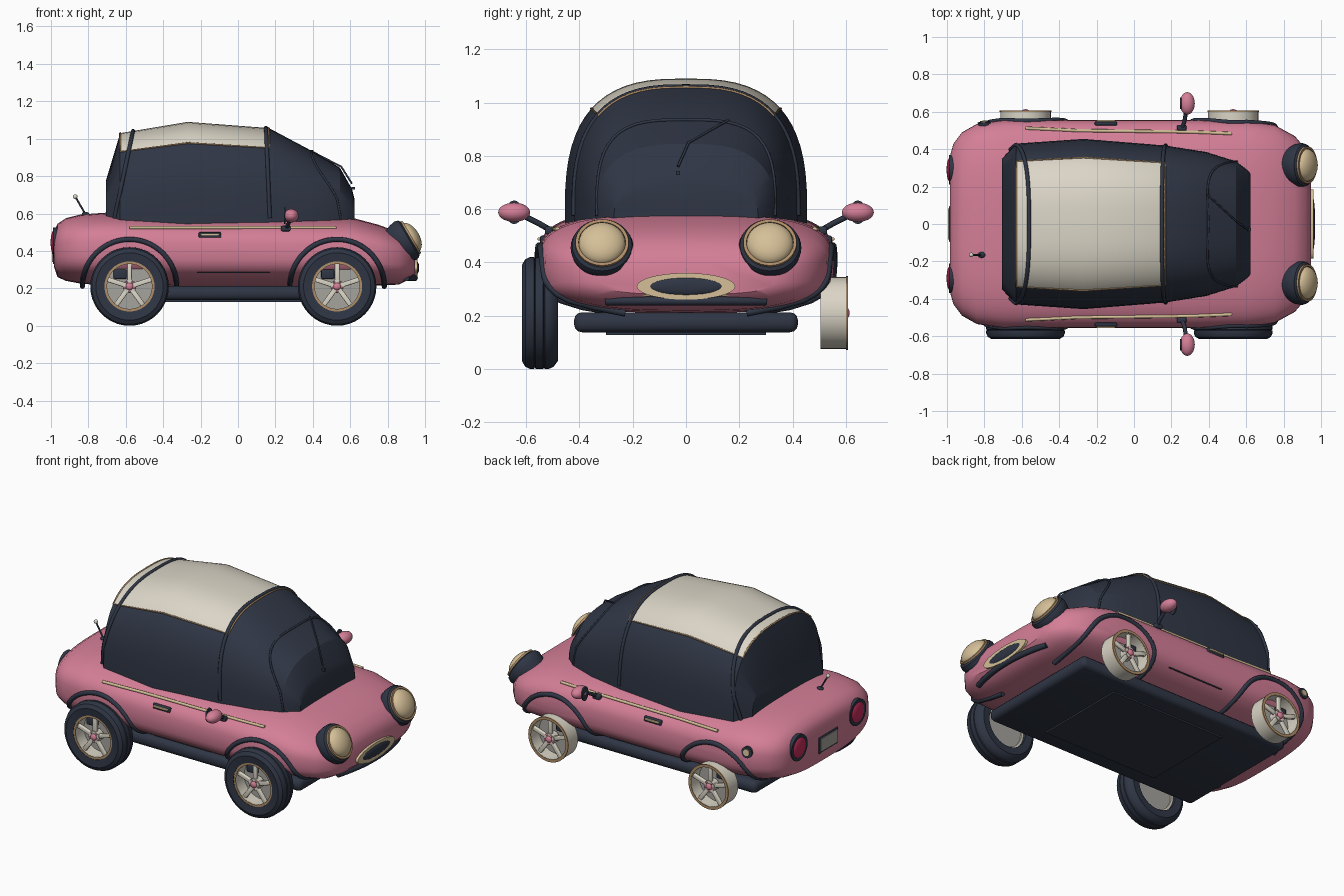
import bpy, bmesh, math
from mathutils import Vector, Matrix

if "Cube" in bpy.data.objects:
    bpy.data.objects.remove(bpy.data.objects["Cube"])


def material(name, *rgb):
    m = bpy.data.materials.new(name)
    m.use_nodes = True
    m.diffuse_color = (*rgb, 1)
    m.node_tree.nodes["Principled BSDF"].inputs["Base Color"].default_value = (*rgb, 1)
    return m


PINK = material("pink paint", .66, .21, .31)
NAVY = material("dark navy", .028, .036, .058)
CREAM = material("cream", .71, .67, .57)
GOLD = material("pale gold", .66, .52, .31)
BRONZE = material("bronze", .43, .27, .14)
RED = material("tail red", .55, .025, .10)
GREY = material("warm grey", .38, .37, .34)


def finish(ob, angle=35):
    bpy.ops.object.select_all(action="DESELECT")
    ob.select_set(True)
    bpy.context.view_layer.objects.active = ob
    if ob.type == "CURVE":
        bpy.ops.object.convert(target="MESH")
        ob = bpy.context.object
    bpy.ops.object.shade_smooth_by_angle(angle=math.radians(angle))
    return ob


def make(name, bm, mats, angle=35):
    bmesh.ops.recalc_face_normals(bm, faces=bm.faces)
    me = bpy.data.meshes.new(name)
    bm.to_mesh(me)
    bm.free()
    ob = bpy.data.objects.new(name, me)
    bpy.context.collection.objects.link(ob)
    for m in mats:
        me.materials.append(m)
    return finish(ob, angle)


def loft(name, rings, mats, rule=lambda i, j: 0, angle=35):
    bm = bmesh.new()
    vs = [[bm.verts.new(p) for p in r] for r in rings]
    n = len(vs[0])
    for i in range(len(vs) - 1):
        for j in range(n):
            k = (j + 1) % n
            f = bm.faces.new((vs[i][j], vs[i][k], vs[i + 1][k], vs[i + 1][j]))
            f.material_index = rule(i, j)
    bm.faces.new(vs[0])
    bm.faces.new(vs[-1])
    return make(name, bm, mats, angle)


def frame(loc, axis):
    return Matrix.Translation(loc) @ Vector(axis).to_track_quat("Z", "Y").to_matrix().to_4x4()


def lathe(name, prof, loc, axis, mat, scale=(1, 1, 1), seg=40, closed=False):
    """Turn (radius, height) points about an axis."""
    bm = bmesh.new()
    vs = [bm.verts.new((r, 0, h)) for r, h in prof]
    es = [bm.edges.new(p) for p in zip(vs, vs[1:])]
    if closed:
        es.append(bm.edges.new((vs[-1], vs[0])))
    bmesh.ops.spin(bm, geom=vs + es, axis=(0, 0, 1), cent=(0, 0, 0), steps=seg, angle=math.tau)
    bmesh.ops.remove_doubles(bm, verts=bm.verts, dist=1e-5)
    bm.transform(frame(loc, axis) @ Matrix.Diagonal((*scale, 1)))
    return make(name, bm, [mat])


def disc(name, r, h, loc, axis, mat, scale=(1, 1, 1)):
    return lathe(name, [(0, 0), (r, 0), (r, h), (0, h)], loc, axis, mat, scale)


def ball(name, loc, size, mat, axis=(0, 0, 1)):
    bm = bmesh.new()
    bmesh.ops.create_uvsphere(bm, u_segments=28, v_segments=16, radius=1)
    bm.transform(frame(loc, axis) @ Matrix.Diagonal((*size, 1)))
    return make(name, bm, [mat], 60)


def box(name, loc, size, mat, bevel=0.0, rot=None):
    bm = bmesh.new()
    bmesh.ops.create_cube(bm, size=1)
    bm.transform(Matrix.Diagonal((*size, 1)))
    if bevel:
        bmesh.ops.bevel(bm, geom=bm.edges[:], offset=bevel, segments=3, affect="EDGES", profile=.5)
    bm.transform(Matrix.Translation(loc) @ (rot or Matrix()))
    return make(name, bm, [mat])


def tube(name, pts, r, mat, cyclic=False):
    cu = bpy.data.curves.new(name, "CURVE")
    cu.dimensions, cu.bevel_depth, cu.bevel_resolution, cu.use_fill_caps = "3D", r, 2, True
    sp = cu.splines.new("POLY")
    sp.points.add(len(pts) - 1)
    for p, q in zip(sp.points, pts):
        p.co = (*q, 1)
    sp.use_cyclic_u = cyclic
    cu.materials.append(mat)
    ob = bpy.data.objects.new(name, cu)
    bpy.context.collection.objects.link(ob)
    return finish(ob, 60)


def sample(table, x):
    x = max(table[0][0], min(table[-1][0], x))
    for a, b in zip(table, table[1:]):
        if x <= b[0]:
            t = (x - a[0]) / (b[0] - a[0])
            return [p + (q - p) * t for p, q in zip(a, b)][1:]


def power(v, e):
    return math.copysign(abs(v) ** e, v)


# Body stations: x, half width, bottom, top
BODY = [(-.985, .36, .32, .50), (-.965, .43, .26, .545), (-.92, .49, .24, .575), (-.84, .535, .225, .595),
        (-.7, .555, .215, .605), (-.3, .555, .21, .59), (.3, .555, .21, .585), (.6, .55, .21, .58),
        (.75, .53, .215, .54), (.86, .47, .22, .50), (.92, .40, .25, .45), (.945, .33, .28, .40)]


def body_ring(x, w, b, t, n=56):
    ang = [math.tau * k / n for k in range(n)]
    return [(x, w * power(math.cos(a), 2 / 3), (b + t) / 2 + (t - b) / 2 * power(math.sin(a), 2 / 3)) for a in ang]


def body_y(x, z):
    w, b, t = sample(BODY, x)
    d = min(.97, abs(z - (b + t) / 2) / ((t - b) / 2))
    return w * (1 - d ** 3) ** (1 / 3)


body = loft("body", [body_ring(*s) for s in BODY], [PINK])
AXLES = {"rear": -.58, "front": .53}
HUB = .21
for x in AXLES.values():
    cutter = disc("arch_cutter", .247, 1.6, (x, -.8, HUB), (0, 1, 0), PINK)
    cutter.hide_render = True
    mod = body.modifiers.new("arch", "BOOLEAN")
    mod.operation, mod.solver, mod.object = "DIFFERENCE", "EXACT", cutter
    bpy.context.view_layer.objects.active = body
    bpy.ops.object.modifier_apply(modifier=mod.name)
    bpy.data.objects.remove(cutter)
finish(body)

# Cabin stations: x, half width, top
CABIN = [(-.705, .35, .78), (-.63, .43, 1.03), (-.27, .455, 1.09), (.165, .42, 1.057),
         (.385, .385, .94), (.545, .335, .845), (.61, .285, .73), (.622, .27, .68)]
BELT, CN = .575, 2.8


def cabin_arc(x, w, t, n=32):
    ang = [math.pi * k / n for k in range(n + 1)]
    return [(x, w * power(math.cos(a), 2 / CN), BELT + (t - BELT) * abs(math.sin(a)) ** (2 / CN)) for a in ang]


arcs = [cabin_arc(*s) for s in CABIN]
rings = [a + [(s[0], -s[1], .5), (s[0], s[1], .5)] for s, a in zip(CABIN, arcs)]
loft("cabin", rings, [NAVY, CREAM], lambda i, j: int(1 <= i <= 2 and 8 <= j < 24), 25)
edge = [a[8] for a in arcs[1:4]] + arcs[3][9:25] + [arcs[2][24]] + arcs[1][24:8:-1]
tube("roof_panel_trim", edge, .005, BRONZE, True)


def hoop(name, low, high):
    pts = []
    for k in range(33):
        x = low
        for _ in range(5):
            p = cabin_arc(x, *sample(CABIN, x))[k]
            x = low + (high - low) * (p[2] - BELT) / .47
        pts.append((x, p[1], p[2]))
    tube(name, pts, .011, NAVY)


hoop("rear_roof_hoop", -.66, -.56)
hoop("front_roof_hoop", .17, .15)


def screen_point(y, z):
    lo, hi = .0, .622
    for _ in range(20):
        x = (lo + hi) / 2
        w, t = sample(CABIN, x)
        inside = (abs(y) / w) ** CN + (max(0, z - BELT) / (t - BELT)) ** CN < 1
        lo, hi = (x, hi) if inside else (lo, x)
    return Vector((lo + .004, y, z))


arch = [(.335 * power(math.cos(math.pi * k / 24), .6), BELT + .36 * math.sin(math.pi * k / 24) ** .6)
        for k in range(25)]
tube("windscreen_seal", [screen_point(*p) for p in arch], .006, NAVY)
tube("wiper", [screen_point(*p) + Vector((.012, 0, 0)) for p in ((-.03, .76), (.01, .85), (.16, .935))], .005, NAVY)
box("wiper_base", screen_point(-.03, .735) + Vector((.005, 0, 0)), (.02, .015, .015), NAVY)

# Chassis
box("floor", (-.025, 0, .175), (1.5, .84, .075), NAVY, .03)
box("floor_plate", (0, 0, .137), (.8, .6, .018), NAVY)

# Wheels: the left pair carry no tyres
for end, x in AXLES.items():
    for side, s in (("left", 1), ("right", -1)):
        tag = f"{end}_{side}_"
        out = (0, s, 0)
        at = lambda d: (x, s * d, HUB)
        lathe(tag + "rim", [(.135, 0), (.135, .1), (.12, .1), (.12, 0)], at(.505), out, CREAM, closed=True)
        lathe(tag + "rim_edge", [(.138, 0), (.138, .008), (.121, .008), (.121, 0)], at(.6), out, BRONZE, closed=True)
        disc(tag + "brake_disc", .121, .01, at(.515), out, GREY)
        box(tag + "caliper", (x - .05, s * .54, HUB + .065), (.07, .03, .05), NAVY, .008)
        disc(tag + "hub", .036, .05, at(.55), out, CREAM)
        ball(tag + "hub_cap", at(.602), (.02, .02, .012), PINK, out)
        for k in range(5):
            a = math.tau * k / 5 + math.pi / 2
            rot = Matrix.Rotation(-a, 4, "Y")
            d = Vector((math.cos(a), 0, math.sin(a)))
            box(tag + "spoke", Vector(at(.585)) + d * .075, (.1, .02, .026), CREAM, .005, rot)
            e = Vector((math.cos(a + .63), 0, math.sin(a + .63)))
            ball(tag + "lug", Vector(at(.6)) + e * .028, (.006, .006, .006), PINK)
        if s < 0:
            tyre = [(.134, 0), (.18, -.004), (.202, .012), (.21, .03), (.21, .045), (.204, .048), (.21, .051),
                    (.21, .079), (.204, .082), (.21, .085), (.21, .1), (.202, .118), (.18, .131), (.134, .125)]
            lathe(tag + "tyre", tyre, at(.485), out, NAVY, closed=True)
        ring = []
        for k in range(33):
            a = math.pi * k / 32
            px, pz = x + .252 * math.cos(a), HUB + .252 * math.sin(a)
            ring.append((px, s * body_y(px, pz), pz))
        tube(tag + "arch_trim", ring, .014, NAVY)

for side, s in (("left", 1), ("right", -1)):
    # Side trim, handles and mirrors
    def along(x0, x1, z, off=0.0):
        xs = [x0 + (x1 - x0) * k / 12 for k in range(13)]
        return [(x, s * (body_y(x, z) + off), z) for x in xs]
    tube(side + "_side_strip", along(-.58, .525, .525, .003), .009, GOLD)
    tube(side + "_door_seam", along(-.22, .17, .285), .004, NAVY)
    yh = s * body_y(-.15, .485)
    box(side + "_handle_recess", (-.15, yh, .485), (.12, .02, .03), NAVY, .005)
    box(side + "_handle", (-.15, yh + s * .01, .488), (.1, .02, .012), GOLD, .004)
    tube(side + "_mirror_stem", [(.25, s * .49, .51), (.27, s * .55, .545), (.28, s * .61, .575)], .011, NAVY)
    box(side + "_mirror_foot", (.255, s * .515, .52), (.05, .03, .03), NAVY, .008)
    ball(side + "_mirror", (.285, s * .645, .588), (.04, .06, .036), PINK)
    disc(side + "_mirror_glass", .04, .008, (.254, s * .645, .588), (-1, 0, 0), NAVY, (.75, 1.1, 1))
    # Lamps
    tilt = Vector((.86, 0, .5))
    c = Vector((.895, s * .315, .455))
    lathe(side + "_headlamp_housing", [(0, -.1), (.085, -.1), (.112, -.03), (.118, 0), (.112, .02), (.098, .03),
          (0, .03)], c, tilt, NAVY)
    ball(side + "_headlamp", c + tilt * .03, (.088, .088, .05), GOLD, tilt)
    lathe(side + "_headlamp_ring", [(.1, 0), (.1, .012), (.088, .012), (.088, 0)], c + tilt * .028, tilt, BRONZE,
          closed=True)
    disc(side + "_tail_lamp_bezel", .08, .05, (-.94, s * .29, .445), (-1, 0, 0), NAVY)
    ball(side + "_tail_lamp", (-.985, s * .29, .445), (.064, .064, .017), RED, (-1, 0, 0))

# Nose
disc("grille_surround", 1, .04, (.92, 0, .31), (1, 0, 0), GOLD, (.185, .05, 1) if abs(
    (frame((0, 0, 0), (1, 0, 0)) @ Vector((1, 0, 0))).y) > .5 else (.05, .185, 1))
ball("grille", (.955, 0, .31), (.014, .145, .034), NAVY)
for name, z, half, r, m in (("front_trim", .28, .285, .009, GOLD), ("front_bumper", .255, .30, .017, NAVY)):
    tube(name, [(.945 - .5 * y * y, y, z) for y in (half * k / 8 for k in range(-8, 9))], r, m)
lathe("nose_ornament", [(0, 0), (.03, 0), (0, .025)], (.935, 0, .37), (0, 0, 1), GOLD, (.4, 1, 1), 4)

# Tail
box("plate_frame", (-.982, 0, .38), (.016, .19, .1), NAVY, .004)
box("number_plate", (-.988, 0, .38), (.014, .165, .08), GREY)
yc = body_y(-.8, .46)
disc("fuel_cap_ring", .034, .02, (-.8, yc - .012, .46), (-.1, 1, .1), NAVY)
disc("fuel_cap", .02, .026, (-.8, yc - .012, .46), (-.1, 1, .1), GOLD)
ball("aerial_base", (-.815, -.165, .597), (.02, .016, .012), NAVY)
tube("aerial", [(-.815, -.165, .595), (-.87, -.165, .69)], .005, NAVY)
ball("aerial_tip", (-.87, -.165, .69), (.012, .012, .012), CREAM)
